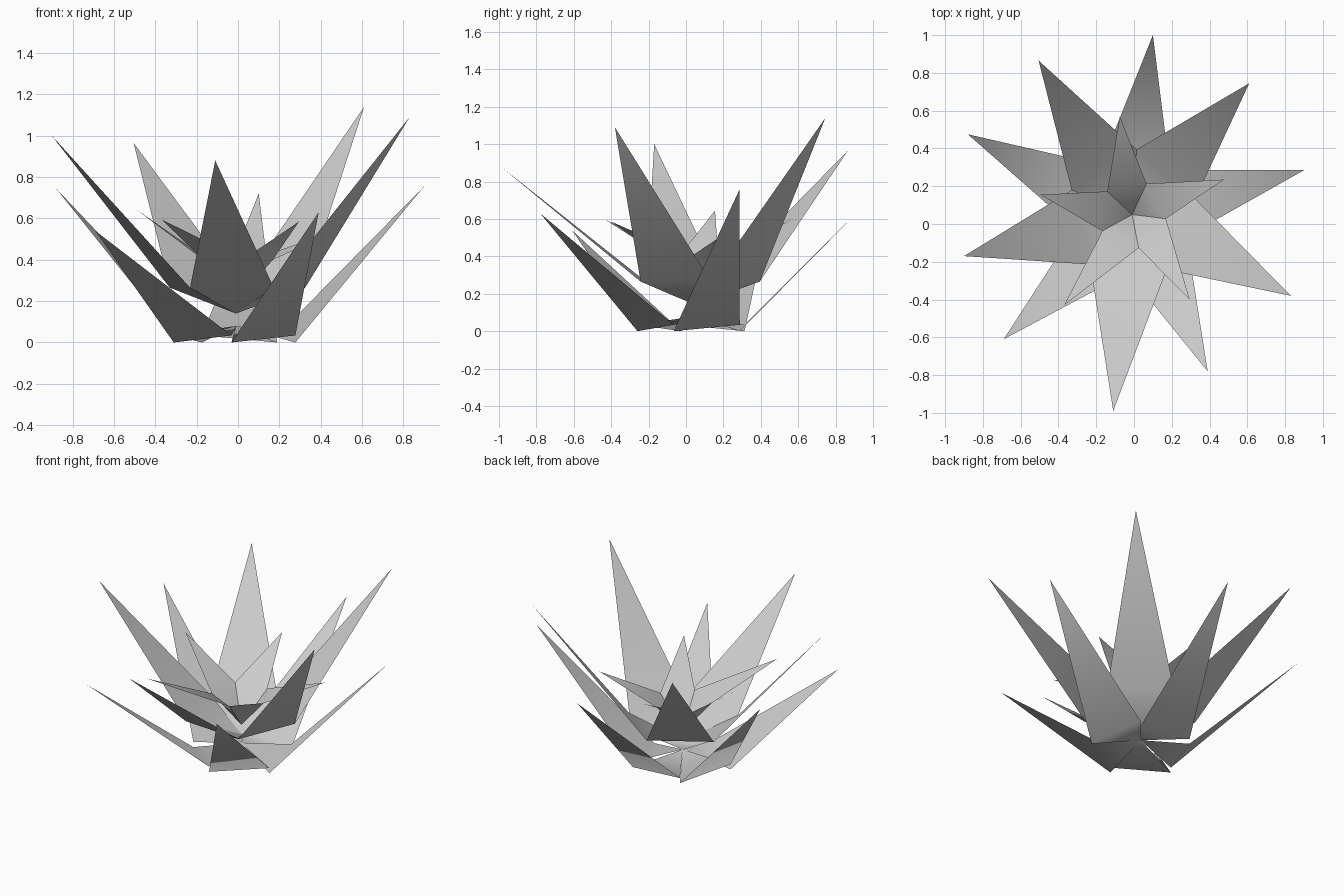
import bpy
from math import radians, cos, sin

if "Cube" in bpy.data.objects:
    bpy.data.objects.remove(bpy.data.objects["Cube"])

CX, CY = -0.01, 0.05   # shared axis of the rosette


def polar(r, deg, z):
    a = radians(deg)
    return (CX + r * cos(a), CY + r * sin(a), z)


def leaf(name, angle, radius, z_base, z_side, tip):
    """Folded blade: a short base triangle and a long pointed triangle."""
    verts = [(CX, CY, z_base),
             polar(radius, angle - 36, z_side),
             polar(radius, angle + 36, z_side), tip]
    mesh = bpy.data.meshes.new(name)
    mesh.from_pydata(verts, [], [(0, 1, 2), (2, 1, 3)])
    mesh.update()
    obj = bpy.data.objects.new(name, mesh)
    bpy.context.collection.objects.link(obj)
    for p in mesh.polygons:
        p.use_smooth = True


# name, first angle, side radius, base height, side height, leaf tips
whorls = [
    ("outer_leaf", 86, 0.31, 0.08, 0.028,
     [(0.10, 1.00, 0.72), (-0.88, 0.475, 0.745), (-0.69, -0.61, 0.54),
      (0.39, -0.78, 0.63), (0.90, 0.285, 0.755)]),
    ("middle_leaf", 50, 0.345, 0.14, 0.265,
     [(0.61, 0.745, 1.14), (-0.505, 0.865, 0.965), (-0.90, -0.17, 1.0),
      (-0.11, -0.99, 0.88), (0.83, -0.38, 1.09)]),
    ("inner_leaf", 29, 0.18, 0.20, 0.40,
     [(0.475, 0.235, 0.54), (-0.075, 0.57, 0.60), (-0.495, 0.155, 0.645),
      (-0.37, -0.43, 0.595), (0.295, -0.40, 0.585)]),
]

# three whorls of five leaves
for name, start, radius, z_base, z_side, tips in whorls:
    for i, tip in enumerate(tips):
        leaf(f"{name}_{i + 1}", start + 72 * i, radius, z_base, z_side, tip)

# rest the lowest corners on the ground
low = min(v.co.z for o in bpy.data.objects for v in o.data.vertices)
for o in bpy.data.objects:
    if o.name.startswith("outer"):
        for v in o.data.vertices:
            if v.co.z < 0.05:
                v.co.z -= low * 0.5
        # each outer leaf is slightly tilted sideways
        o.data.vertices[1].co.z -= 0.014
        o.data.vertices[2].co.z += 0.02
